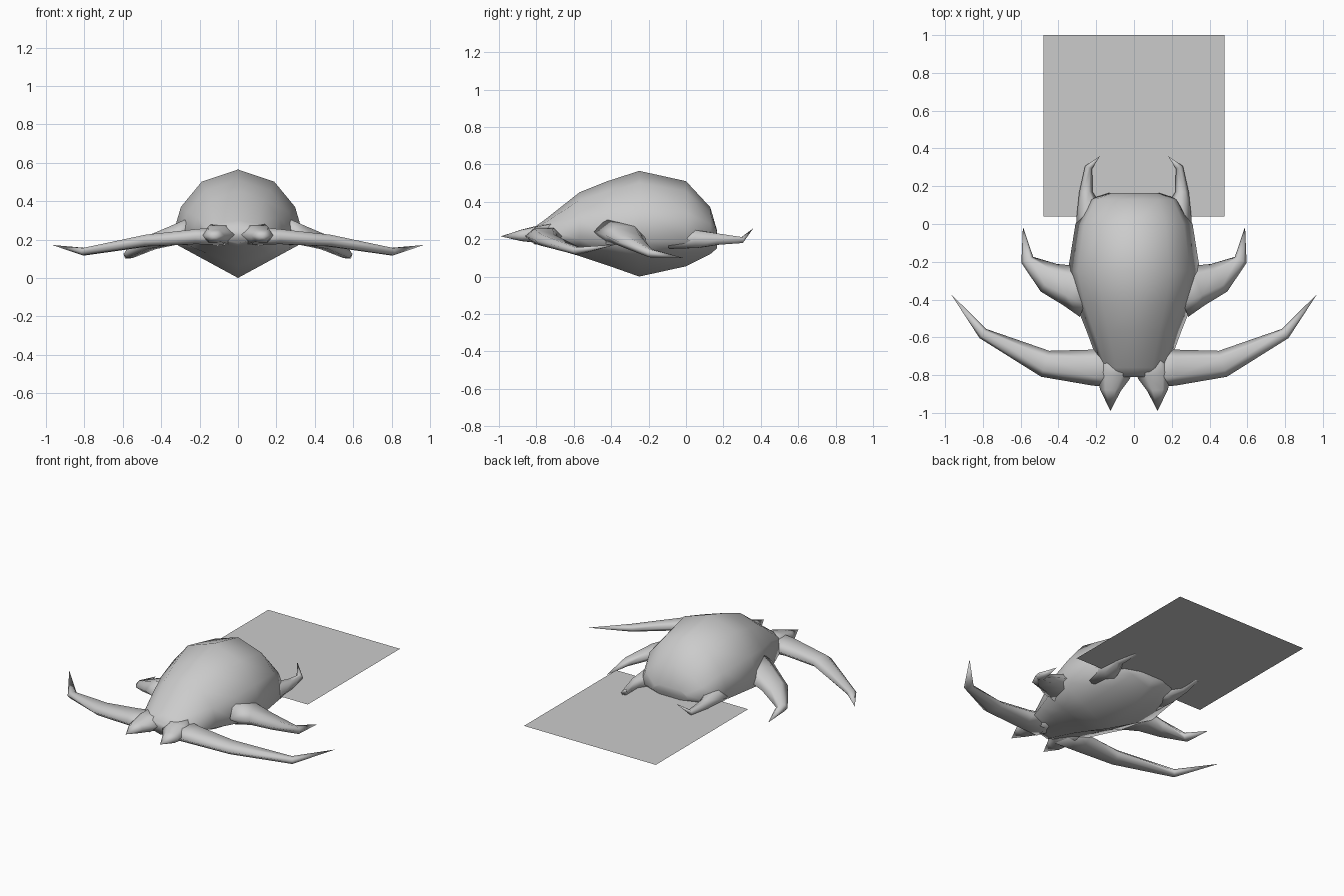
import bpy, bmesh, math
from mathutils import Vector

if "Cube" in bpy.data.objects:
    bpy.data.objects.remove(bpy.data.objects["Cube"])


def make_object(name, bm, smooth=True):
    bmesh.ops.recalc_face_normals(bm, faces=bm.faces[:])
    for f in bm.faces:
        f.smooth = smooth
    me = bpy.data.meshes.new(name)
    bm.to_mesh(me)
    bm.free()
    ob = bpy.data.objects.new(name, me)
    bpy.context.collection.objects.link(ob)
    return ob


def loft(bm, rings):
    loops = [[bm.verts.new(p) for p in ring] for ring in rings]
    n = len(loops[0])
    for a, b in zip(loops, loops[1:]):
        for i in range(n):
            j = (i + 1) % n
            bm.faces.new((a[i], a[j], b[j], b[i]))
    return loops


def limb(name, stations, sides=6):
    """Tapered limb: stations are (x, y, z, half width, half height); the last is a point."""
    pts = [Vector(s[:3]) for s in stations]
    rings = []
    for i, s in enumerate(stations[:-1]):
        d = (pts[i + 1] - pts[max(i - 1, 0)])
        side = Vector((d.y, -d.x, 0)).normalized()
        ring = []
        for k in range(sides):
            a = 2 * math.pi * k / sides
            ring.append(pts[i] + side * (s[3] * math.cos(a)) + Vector((0, 0, s[4] * math.sin(a))))
        rings.append(ring)
    bm = bmesh.new()
    loops = loft(bm, rings)
    tip = bm.verts.new(pts[-1])
    for k in range(sides):
        bm.faces.new((loops[-1][k], loops[-1][(k + 1) % sides], tip))
    bm.faces.new(loops[0])
    ob = make_object(name, bm)
    mod = ob.modifiers.new("mirror", "MIRROR")
    mod.use_axis[0] = True
    mod.use_mirror_merge = False
    return ob


# Domed body with keeled belly: y, half width, top z, rim z, keel z
sections = [
    (-0.81, 0.13, 0.265, 0.215, 0.18),
    (-0.76, 0.18, 0.30, 0.21, 0.165),
    (-0.57, 0.25, 0.45, 0.20, 0.11),
    (-0.42, 0.31, 0.51, 0.19, 0.06),
    (-0.25, 0.35, 0.565, 0.19, 0.00),
    (0.00, 0.31, 0.51, 0.19, 0.055),
    (0.13, 0.24, 0.37, 0.20, 0.12),
    (0.165, 0.13, 0.25, 0.20, 0.15),
]
profile = [(0, 1), (0.54, 0.83), (0.85, 0.48), (1, 0)]
rings = []
for y, w, top, rim, keel in sections:
    half = [(w * u, rim + (top - rim) * v) for u, v in profile]
    half += [(w * 0.5, (rim + keel) / 2), (0, keel)]
    full = half + [(-x, z) for x, z in reversed(half[1:-1])]
    rings.append([(x, y, z) for x, z in full])
bm = bmesh.new()
loops = loft(bm, rings)
bm.faces.new(loops[0])
bm.faces.new(loops[-1])
make_object("body", bm)

# Pair of short head horns
limb("head_horns", [(0.08, -0.68, 0.23, 0.10, 0.07), (0.11, -0.80, 0.225, 0.09, 0.05),
                    (0.125, -0.88, 0.22, 0.055, 0.035), (0.125, -0.99, 0.215, 0, 0)])

# Long front legs
limb("front_legs", [(0.08, -0.75, 0.22, 0.12, 0.055), (0.22, -0.76, 0.215, 0.095, 0.045),
                    (0.47, -0.74, 0.195, 0.072, 0.035), (0.80, -0.58, 0.137, 0.03, 0.022),
                    (0.97, -0.37, 0.172, 0, 0)])

# Middle legs, bent backwards
limb("middle_legs", [(0.24, -0.36, 0.24, 0.14, 0.08), (0.34, -0.325, 0.22, 0.11, 0.055),
                     (0.45, -0.285, 0.185, 0.085, 0.04), (0.565, -0.19, 0.125, 0.035, 0.025),
                     (0.588, -0.015, 0.10, 0, 0)])

# Rear claws with hooked tips
limb("rear_claws", [(0.20, -0.08, 0.21, 0.11, 0.07), (0.23, 0.06, 0.20, 0.075, 0.055),
                    (0.255, 0.17, 0.20, 0.035, 0.035), (0.24, 0.30, 0.195, 0.02, 0.018),
                    (0.18, 0.36, 0.258, 0, 0)])

# Flat square sheet behind the body
bm = bmesh.new()
bm.faces.new([bm.verts.new(p) for p in
              [(-0.48, 0.04, 0.18), (0.48, 0.04, 0.18), (0.48, 1.0, 0.18), (-0.48, 1.0, 0.18)]])
make_object("flat_sheet", bm, smooth=False)
